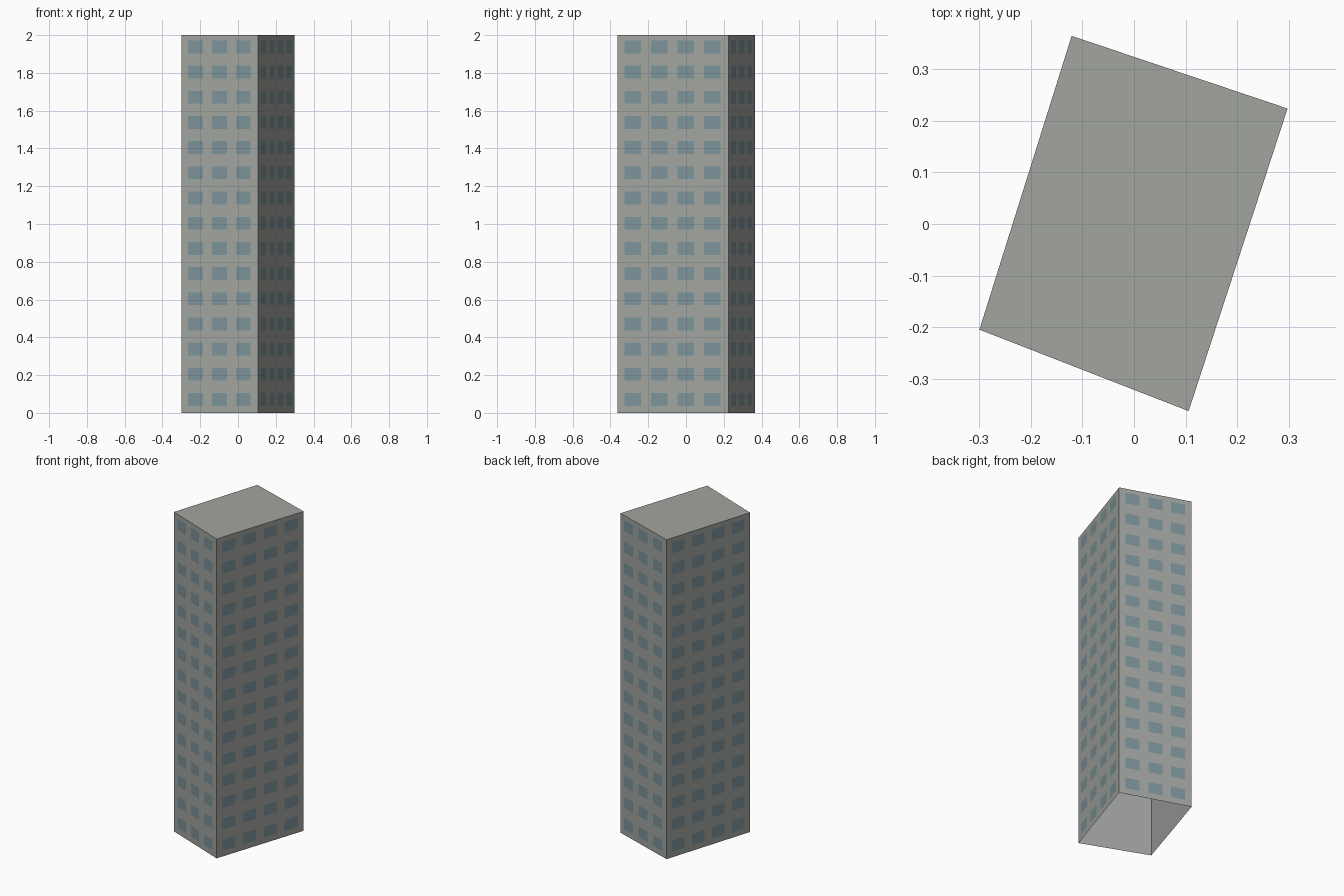
import bpy
import bmesh
from mathutils import Vector

cube = bpy.data.objects.get("Cube")
if cube:
    bpy.data.objects.remove(cube, do_unlink=True)

HEIGHT = 2.0
FLOORS = 15
GAP = 0.0015  # how far the window panes stand off the walls

# Footprint corners, counter-clockwise from the front left of the plan
CORNERS = [Vector(c) for c in
           [(-0.30, -0.205, 0), (0.106, -0.363, 0), (0.298, 0.224, 0), (-0.121, 0.365, 0)]]


def make_material(name, rgb):
    mat = bpy.data.materials.new(name)
    mat.use_nodes = True
    colour = (*rgb, 1.0)
    mat.diffuse_color = colour
    mat.node_tree.nodes["Principled BSDF"].inputs["Base Color"].default_value = colour
    return mat


def make_object(name, bm, mat):
    mesh = bpy.data.meshes.new(name)
    bm.to_mesh(mesh)
    bm.free()
    mesh.materials.append(mat)
    obj = bpy.data.objects.new(name, mesh)
    bpy.context.collection.objects.link(obj)
    return obj


def add_quad(bm, start, end, low, high):
    """Upright rectangle between two plan points."""
    points = [(start, low), (end, low), (end, high), (start, high)]
    bm.faces.new([bm.verts.new((p.x, p.y, z)) for p, z in points])


concrete = make_material("grey concrete", (0.36, 0.376, 0.352))
glass = make_material("blue grey glass", (0.20, 0.292, 0.322))

# Tower shell: four walls and a flat roof, open underneath
bm = bmesh.new()
roof = bm.faces.new([bm.verts.new(c + Vector((0, 0, HEIGHT))) for c in CORNERS])
for edge in list(roof.edges):
    grown = bmesh.ops.extrude_edge_only(bm, edges=[edge])["geom"]
    for vert in (g for g in grown if isinstance(g, bmesh.types.BMVert)):
        vert.co.z = 0
bmesh.ops.remove_doubles(bm, verts=bm.verts, dist=0.0001)
bmesh.ops.recalc_face_normals(bm, faces=bm.faces)
if roof.normal.z < 0:
    bmesh.ops.reverse_faces(bm, faces=bm.faces)
make_object("tower_shell", bm, concrete)

# Windows: a regular grid of thin panes on every wall
# (columns, spacing and pane width as fractions of the wall length)
NARROW = (3, 0.312, 0.194)
WIDE = (4, 0.239, 0.150)
WALLS = [("front", NARROW), ("right", WIDE), ("back", NARROW), ("left", WIDE)]
pitch = HEIGHT / FLOORS

for i, (side, (columns, spacing, width)) in enumerate(WALLS):
    a, b = CORNERS[i], CORNERS[(i + 1) % 4]
    outward = (b - a).cross(Vector((0, 0, 1))).normalized() * GAP
    bm = bmesh.new()
    for floor in range(FLOORS):
        sill = floor * pitch + 0.037
        for col in range(columns):
            middle = 0.497 + (col - (columns - 1) / 2) * spacing
            add_quad(bm, a.lerp(b, middle - width / 2) + outward,
                     a.lerp(b, middle + width / 2) + outward, sill, sill + 0.068)
    make_object(side + "_windows", bm, glass)
